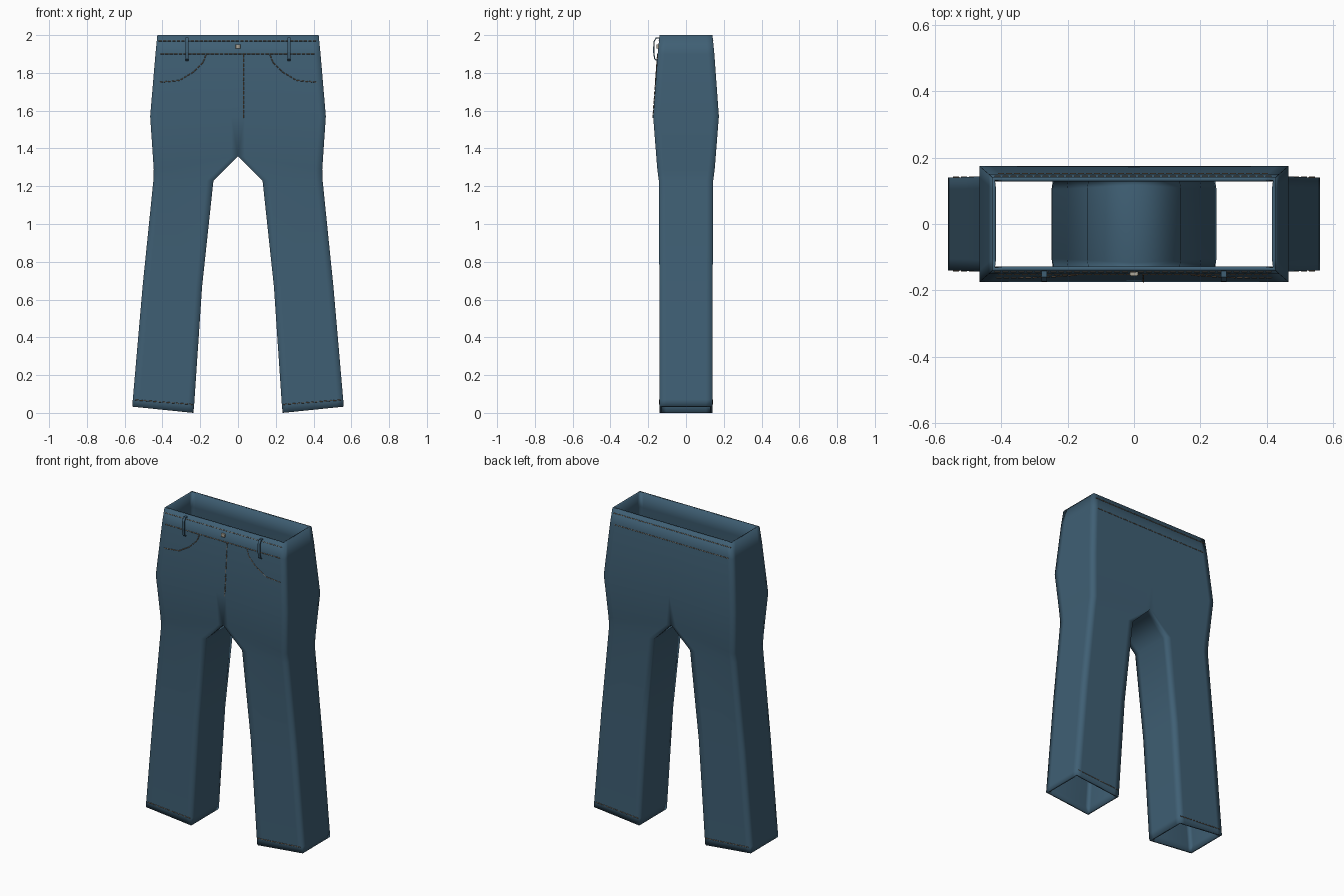
import bpy
import bmesh
from mathutils import Vector

cube = bpy.data.objects.get("Cube")
if cube:
    bpy.data.objects.remove(cube, do_unlink=True)


def make_material(name, color, roughness=0.8):
    mat = bpy.data.materials.new(name)
    mat.use_nodes = True
    mat.diffuse_color = (*color, 1)
    node = mat.node_tree.nodes["Principled BSDF"]
    node.inputs["Base Color"].default_value = (*color, 1)
    node.inputs["Roughness"].default_value = roughness
    return mat


denim = make_material("denim blue", (0.05, 0.115, 0.175))
thread = make_material("brown thread", (0.2, 0.14, 0.09))
brass = make_material("pale brass", (0.42, 0.39, 0.32), 0.4)


def add_object(name, data, mat):
    obj = bpy.data.objects.new(name, data)
    bpy.context.collection.objects.link(obj)
    data.materials.append(mat)
    return obj


def finish_bmesh(bm, name, mat, smooth=True):
    mesh = bpy.data.meshes.new(name)
    for f in bm.faces:
        f.smooth = smooth
    bm.to_mesh(mesh)
    bm.free()
    return add_object(name, mesh, mat)


def add_solidify(obj, thickness, offset=-1):
    mod = obj.modifiers.new("Cloth thickness", "SOLIDIFY")
    mod.thickness = thickness
    mod.offset = offset


# Half sections from waist to hem: inner x, inner z, outer x, outer z, half depth
ROWS = [
    (0, 2, 0.427, 2, 0.14),
    (0, 1.9, 0.437, 1.9, 0.15),
    (0, 1.57, 0.465, 1.57, 0.174),
    (0, 1.36, 0.446, 1.29, 0.152),
    (0.13, 1.23, 0.448, 1.23, 0.144),
    (0.19, 0.67, 0.505, 0.67, 0.141),
    (0.232, 0.045, 0.557, 0.07, 0.14),
    (0.236, 0, 0.56, 0.033, 0.14),
]
CROTCH_ROW = 3


def section(xi, zi, xo, zo, d):
    """Rectangular section with support points beside each corner."""
    e = 0.035
    front = [(x, -d) for x in (xi, xi + e, xo - e, xo)]
    outer = [(xo, -d + e), (xo, d - e)]
    back = [(x, d) for x in (xo, xo - e, xi + e, xi)]
    inner = [(xi, d - e), (xi, -d + e)]
    return [(x, y, zi + (zo - zi) * (x - xi) / (xo - xi))
            for x, y in front + outer + back + inner]


# Trousers shell: one half, mirrored, with the inner leg wall below the crotch
bm = bmesh.new()
rings = [[bm.verts.new(p) for p in section(*row)] for row in ROWS]
for r, (up, low) in enumerate(zip(rings, rings[1:])):
    count = len(up)
    for i in range(count if r >= CROTCH_ROW else 9):
        j = (i + 1) % count
        bm.faces.new((low[i], low[j], up[j], up[i]))
bmesh.ops.delete(bm, geom=[v for v in bm.verts if not v.link_faces], context="VERTS")
trousers = finish_bmesh(bm, "trousers", denim)
mirror = trousers.modifiers.new("Mirror", "MIRROR")
mirror.use_clip = True
mirror.merge_threshold = 0.0005
add_solidify(trousers, 0.012)


def depth_at(z):
    """Half depth of the trousers at a height."""
    for a, b in zip(ROWS, ROWS[1:]):
        if z >= b[3]:
            t = (a[3] - z) / (a[3] - b[3])
            return a[4] + (b[4] - a[4]) * t
    return ROWS[-1][4]


def stitch(name, path, side=-1, dash=0.018, gap=0.006):
    """Row of thread dashes along an x, z path on the front or back."""
    curve = bpy.data.curves.new(name, "CURVE")
    curve.dimensions = "3D"
    curve.bevel_depth = 0.0025
    curve.bevel_resolution = 0
    curve.use_fill_caps = True
    for start, end in zip(path, path[1:]):
        a, b = Vector(start), Vector(end)
        length = (b - a).length
        count = max(1, round(length / (dash + gap)))
        fill = dash / (dash + gap)
        for k in range(count):
            spline = curve.splines.new("POLY")
            spline.points.add(1)
            for point, t in zip(spline.points, (k / count, (k + fill) / count)):
                x, z = a.lerp(b, t)
                point.co = (x, side * (depth_at(z) + 0.001), z, 1)
    return add_object(name, curve, thread)


# Waistband seams on both sides
for label, side in (("front", -1), ("back", 1)):
    stitch(f"{label}_waist_upper_stitch", [(-0.42, 1.97), (0.42, 1.97)], side)
    stitch(f"{label}_waist_lower_stitch", [(-0.41, 1.9), (0.41, 1.9)], side)

# Fly seam
stitch("fly_stitch", [(0.028, 1.9), (0.028, 1.555)])

POCKET = [(0.17, 1.895), (0.185, 1.855), (0.235, 1.805), (0.31, 1.76), (0.42, 1.75)]
LOOP = [(-0.14, 1.985), (-0.158, 1.985), (-0.17, 1.965), (-0.171, 1.91),
        (-0.166, 1.875), (-0.153, 1.865)]

for label, s in (("left", 1), ("right", -1)):
    # Curved pocket openings
    stitch(f"{label}_pocket_stitch", [(s * x, z) for x, z in POCKET])

    # Hem seams
    for face, side in (("front", -1), ("back", 1)):
        stitch(f"{label}_{face}_hem_stitch", [(s * 0.24, 0.045), (s * 0.55, 0.069)], side)

    # Belt loops
    bm = bmesh.new()
    pairs = [[bm.verts.new((s * 0.27 + w, y, z)) for w in (-0.008, 0.008)]
             for y, z in LOOP]
    for a, b in zip(pairs, pairs[1:]):
        bm.faces.new((a[0], b[0], b[1], a[1]))
    loop = finish_bmesh(bm, f"{label}_belt_loop", denim, smooth=False)
    add_solidify(loop, 0.006, 0)

# Waist button
bm = bmesh.new()
bmesh.ops.create_cube(bm, size=1)
bmesh.ops.scale(bm, vec=(0.026, 0.014, 0.022), verts=bm.verts)
bmesh.ops.translate(bm, vec=(0, -0.15, 1.94), verts=bm.verts)
button = finish_bmesh(bm, "waist_button", brass, smooth=False)
bevel = button.modifiers.new("Rounded edges", "BEVEL")
bevel.width = 0.004
bevel.segments = 2
